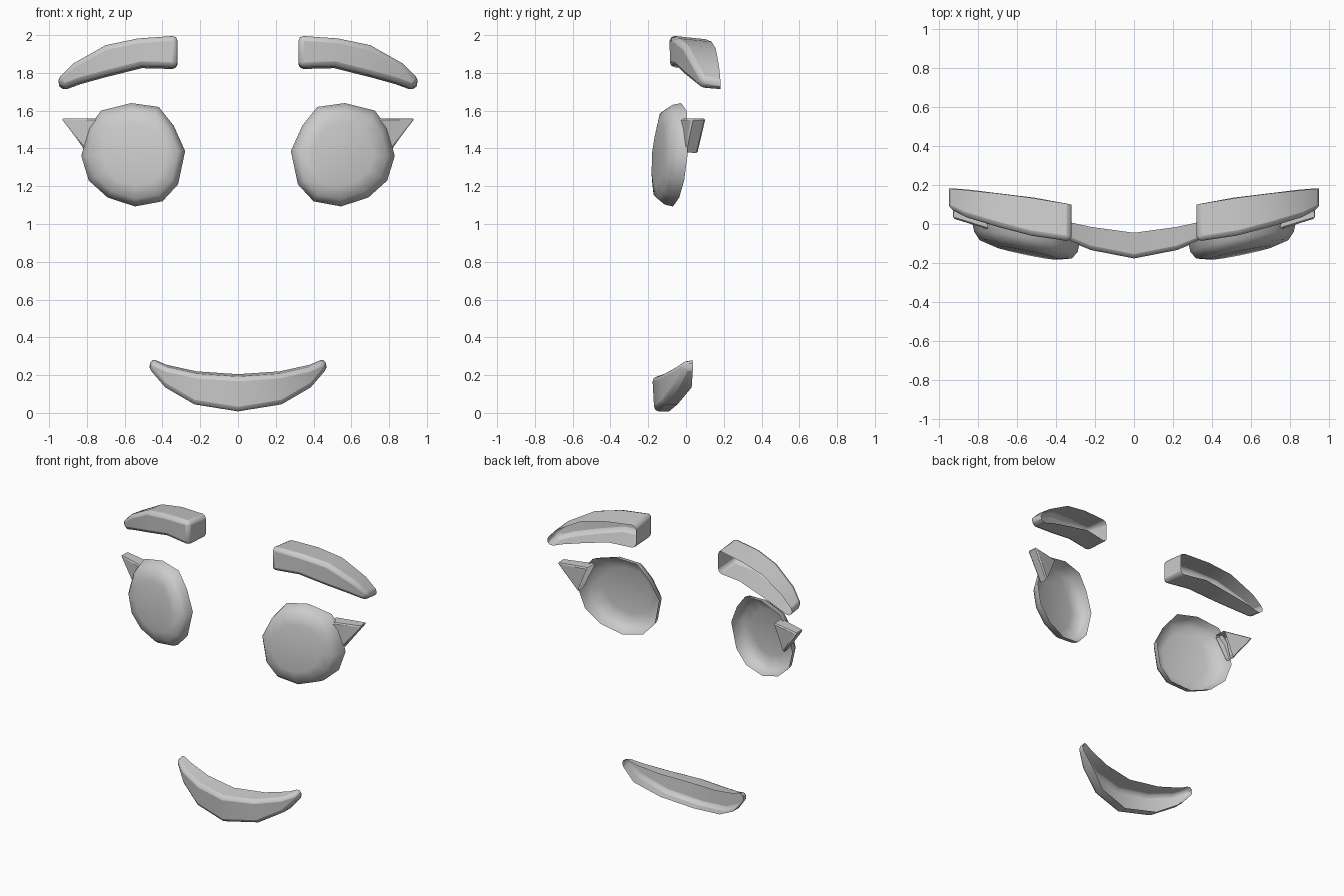
import bpy, bmesh, math

if "Cube" in bpy.data.objects:
    bpy.data.objects.remove(bpy.data.objects["Cube"])

grey = bpy.data.materials.new("plain grey")
grey.diffuse_color = (0.6, 0.6, 0.6, 1)
grey.use_nodes = True
grey.node_tree.nodes["Principled BSDF"].inputs["Base Color"].default_value = grey.diffuse_color


def finish(name, bm, bevel=0.0, segments=2):
    """Turn a right-hand half into a mirrored, softly shaded object."""
    bmesh.ops.recalc_face_normals(bm, faces=bm.faces)
    mesh = bpy.data.meshes.new(name)
    bm.to_mesh(mesh)
    bm.free()
    mesh.materials.append(grey)
    ob = bpy.data.objects.new(name, mesh)
    bpy.context.collection.objects.link(ob)
    mirror = ob.modifiers.new("mirror", 'MIRROR')
    mirror.merge_threshold = 0.002
    if bevel:
        b = ob.modifiers.new("soft edges", 'BEVEL')
        b.width, b.segments = bevel, segments
        b.limit_method, b.angle_limit = 'ANGLE', math.radians(42)
    bpy.ops.object.select_all(action='DESELECT')
    ob.select_set(True)
    bpy.context.view_layer.objects.active = ob
    bpy.ops.object.shade_smooth_by_angle(angle=math.radians(50))
    return ob


def trough(sections, cap_start=True, cap_end=True):
    """Loft of four-corner sections (top back, top front, bottom front, bottom back), open at the back."""
    bm = bmesh.new()
    rows = [[bm.verts.new(p) for p in s] for s in sections]
    for a, b in zip(rows, rows[1:]):
        for i in range(3):
            bm.faces.new((a[i], a[i + 1], b[i + 1], b[i]))
    if cap_start:
        bm.faces.new(rows[0])
    if cap_end:
        bm.faces.new(rows[-1])
    return bm


# Eyebrows: top x, top z, bottom x, bottom z, front y, back y
brow = [(.32, 2.0, .32, 1.82, -.09, .10),
        (.53, 1.985, .51, 1.825, -.06, .135),
        (.70, 1.95, .69, 1.78, -.015, .157),
        (.87, 1.855, .835, 1.74, .035, .175),
        (.96, 1.77, .93, 1.705, .08, .183)]
finish("eyebrows", trough([((xt, yb, zt - .02), (xt, yf, zt), (xb, yf, zb + .01), (xb, yb, zb))
                           for xt, zt, xb, zb, yf, yb in brow]), .028)

# Mouth: top x, top z, bottom x, bottom z, front y, back top y, back bottom y
smile = [(0, .205, 0, .008, -.178, -.045, -.09),
         (.22, .22, .23, .045, -.135, -.015, -.045),
         (.38, .255, .385, .135, -.07, .02, .03),
         (.455, .288, .475, .24, -.015, .035, .037)]
finish("mouth", trough([((xt, bt, zt), (xt, yf, zt - .015), (xb, yf + .01, zb), (xb, bb, zb))
                        for xt, zt, xb, zb, yf, bt, bb in smile], cap_start=False), .028)

# Eyes: twelve-sided shallow domes, turned outwards and open at the back
rim = [(.566, 1.64), (.42, 1.62), (.34, 1.52), (.28, 1.386), (.317, 1.21), (.40, 1.12),
       (.545, 1.093), (.69, 1.14), (.79, 1.23), (.83, 1.36), (.79, 1.51), (.725, 1.6)]
cx, cz = .555, 1.37
bm = bmesh.new()
rings = []
for scale, depth in ((1, 0), (.965, .045), (.86, .083), (.6, .1)):
    ring = []
    for x, z in rim:
        px, pz = cx + (x - cx) * scale, cz + (z - cz) * scale
        ring.append(bm.verts.new((px, -.047 + .2 * (px - cx) + .07 * (pz - cz) - depth, pz)))
    rings.append(ring)
for a, b in zip(rings, rings[1:]):
    for i in range(12):
        j = (i + 1) % 12
        bm.faces.new((a[i], a[j], b[j], b[i]))
bm.faces.new(rings[-1])
finish("eyes", bm)

# Eyelashes: wedges tapering outwards from an open base
bm = bmesh.new()
tf, tb, bf, bb, pf, pb = [bm.verts.new(p) for p in (
    (.725, -.035, 1.558), (.725, .06, 1.558), (.80, -.005, 1.38), (.80, .062, 1.375),
    (.935, .03, 1.558), (.93, .105, 1.558))]
for f in ((tf, tb, pb, pf), (tf, pf, bf), (tb, bb, pb), (bf, pf, pb, bb)):
    bm.faces.new(f)
finish("eyelashes", bm, .008, 1)
